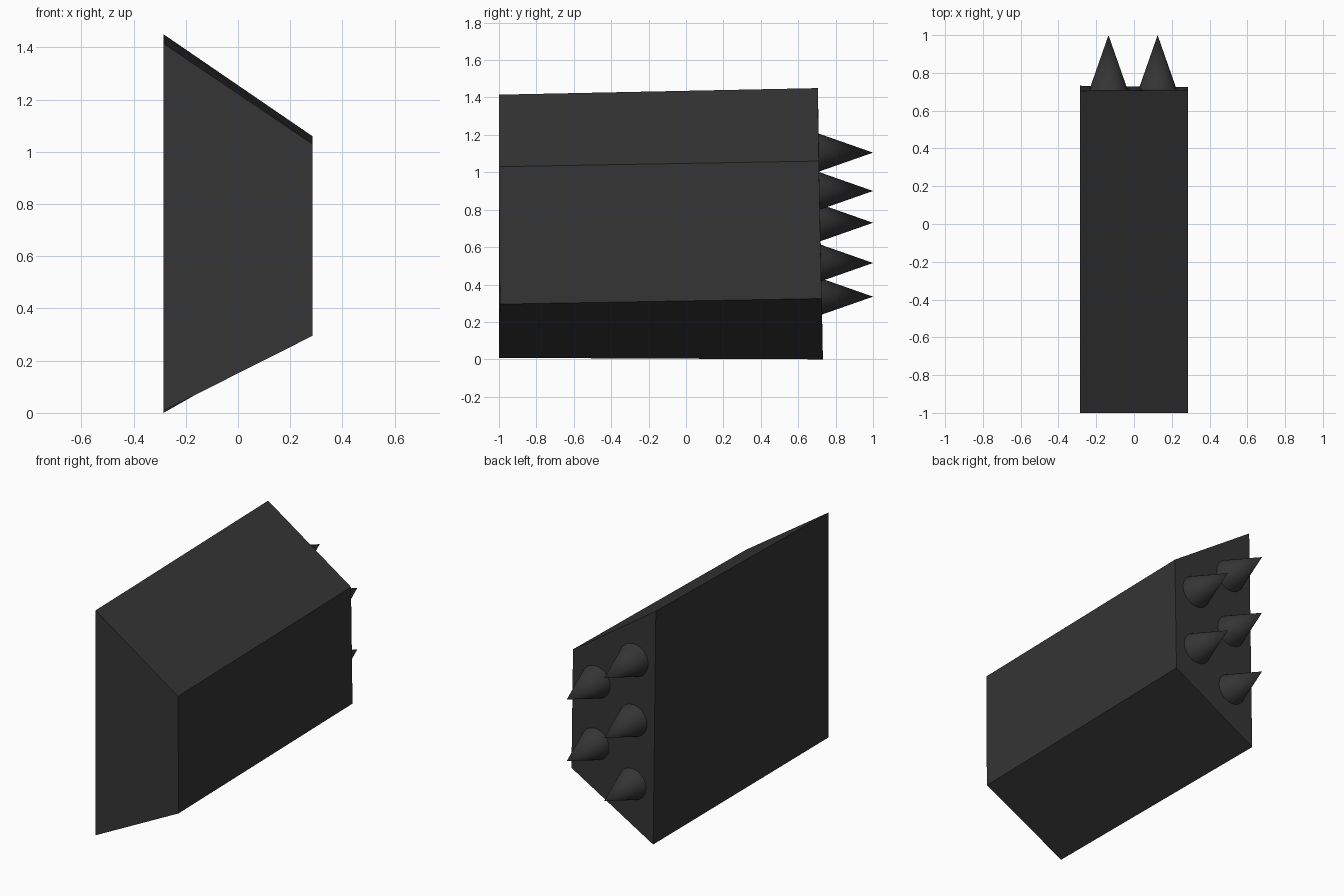
import bpy, bmesh, math
from mathutils import Matrix

if "Cube" in bpy.data.objects:
    bpy.data.objects.remove(bpy.data.objects["Cube"])

dark = bpy.data.materials.new("charcoal")
dark.diffuse_color = (0.035, 0.035, 0.035, 1)
dark.use_nodes = True
dark.node_tree.nodes["Principled BSDF"].inputs["Base Color"].default_value = dark.diffuse_color


def add_object(name, bm):
    bmesh.ops.recalc_face_normals(bm, faces=bm.faces)
    mesh = bpy.data.meshes.new(name)
    bm.to_mesh(mesh)
    bm.free()
    mesh.materials.append(dark)
    obj = bpy.data.objects.new(name, mesh)
    bpy.context.collection.objects.link(obj)
    return obj


# Tapered block: front and back outlines bridged into a prism
W = 0.285
front = [(-W, -1, 0.008), (W, -0.995, 0.295), (W, -1, 1.03), (-W, -1, 1.415)]
back = [(-W, 0.732, 0), (W, 0.725, 0.325), (W, 0.71, 1.06), (-W, 0.705, 1.45)]
bm = bmesh.new()
f = [bm.verts.new(p) for p in front]
b = [bm.verts.new(p) for p in back]
bm.faces.new(f)
bm.faces.new(b[::-1])
for i in range(4):
    j = (i + 1) % 4
    bm.faces.new((f[i], b[i], b[j], f[j]))
add_object("block", bm)

# Conical spikes on the back face: three on the tall side, two on the short side
columns = {-0.135: (0.335, 0.73, 1.105), 0.125: (0.515, 0.90)}
BASE_Y, TIP_Y = 0.70, 1.0
for x, heights in columns.items():
    for z in heights:
        bm = bmesh.new()
        place = (Matrix.Translation((x, (BASE_Y + TIP_Y) / 2, z))
                 @ Matrix.Rotation(-math.pi / 2, 4, 'X'))
        bmesh.ops.create_cone(bm, cap_ends=True, segments=32, radius1=0.105,
                              radius2=0, depth=TIP_Y - BASE_Y, matrix=place)
        bmesh.ops.remove_doubles(bm, verts=bm.verts, dist=1e-5)
        for face in bm.faces:
            face.smooth = len(face.verts) == 3
        add_object("spike", bm)
